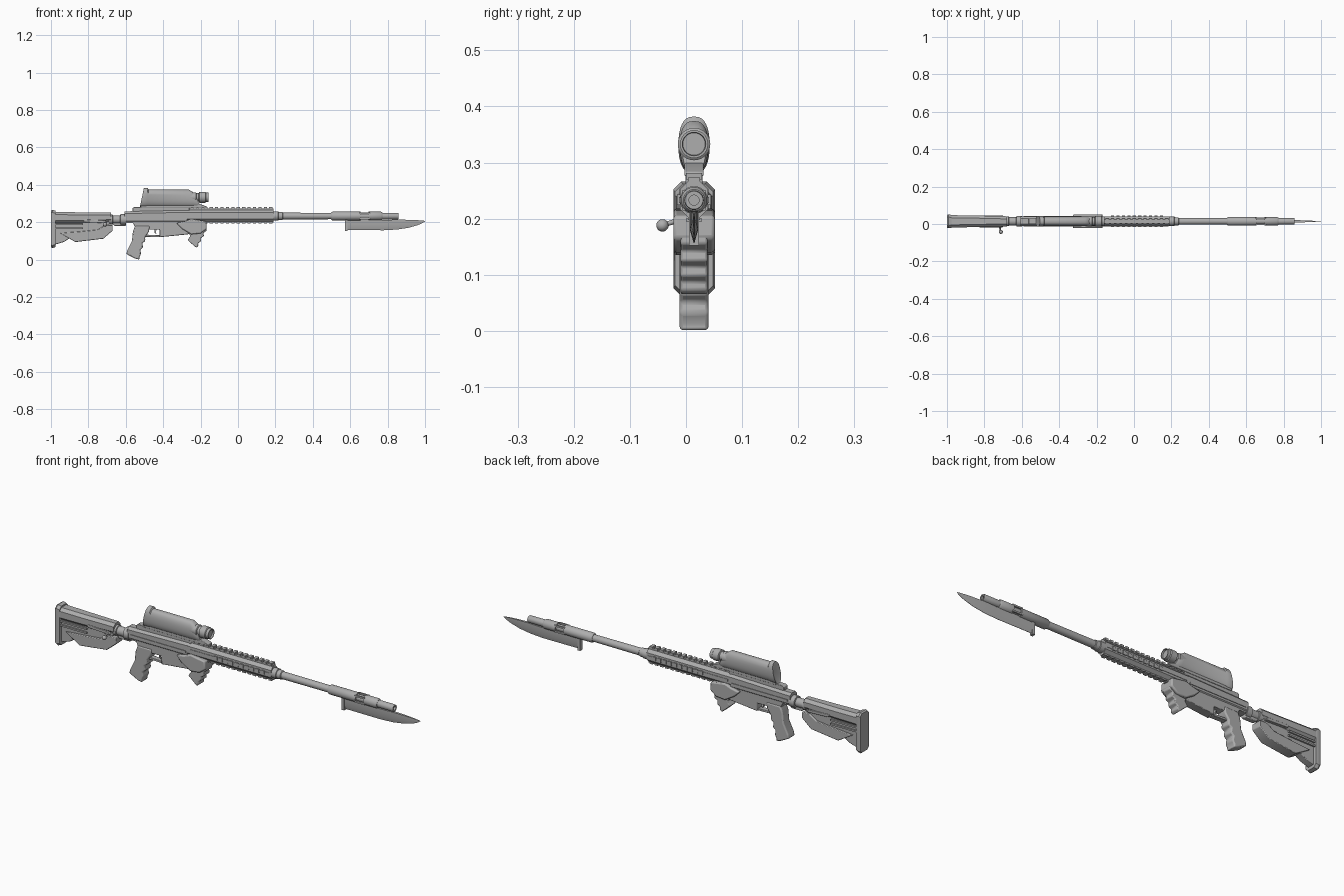
import bpy, bmesh, math
from mathutils import Matrix, Vector

YC = 0.0143   # the long axis sits slightly off centre because of the side lever
BORE = 0.233
grey = bpy.data.materials.new("plain_grey")
grey.diffuse_color = (0.42, 0.42, 0.42, 1)


def finish(name, bm, bevel=0):
    bmesh.ops.recalc_face_normals(bm, faces=bm.faces[:])
    me = bpy.data.meshes.new(name)
    bm.to_mesh(me)
    bm.free()
    ob = bpy.data.objects.new(name, me)
    bpy.context.collection.objects.link(ob)
    me.materials.append(grey)
    if bevel:
        m = ob.modifiers.new("bevel", "BEVEL")
        m.width, m.segments, m.limit_method = bevel, 2, "ANGLE"
        m.angle_limit = math.radians(40)
    return ob


def loft(name, rings, bevel=0):
    """Skin a list of equal-length point rings and cap both ends."""
    bm = bmesh.new()
    vs = [[bm.verts.new(p) for p in r] for r in rings]
    n = len(rings[0])
    for a, b in zip(vs, vs[1:]):
        for i in range(n):
            bm.faces.new((a[i], a[(i + 1) % n], b[(i + 1) % n], b[i]))
    bm.faces.new(vs[0])
    bm.faces.new(vs[-1])
    return finish(name, bm, bevel)


def prism(name, pts, hw, bevel=0.003):
    """Side profile (x, z) given thickness across y."""
    return loft(name, [[(x, YC + s * hw, z) for x, z in pts] for s in (-1, 1)], bevel)


def turned(name, prof, z=BORE, sides=28):
    """Round part along x from (x, radius) steps."""
    ang = [2 * math.pi * i / sides for i in range(sides)]
    return loft(name, [[(x, YC + r * math.cos(a), z + r * math.sin(a)) for a in ang] for x, r in prof])


def boxes(name, items):
    """Many boxes (x0, x1, y0, y1, z0, z1) in one object; y is relative to the axis."""
    bm = bmesh.new()
    for x0, x1, y0, y1, z0, z1 in items:
        c = Vector(((x0 + x1) / 2, YC + (y0 + y1) / 2, (z0 + z1) / 2))
        m = Matrix.Translation(c) @ Matrix.Diagonal((x1 - x0, y1 - y0, z1 - z0, 1))
        bmesh.ops.create_cube(bm, size=1, matrix=m)
    return finish(name, bm)


def octagon(x, hw, z0, z1, c):
    return [(x, YC + y, z) for y, z in ((-hw, z0 + c), (-hw, z1 - c), (-hw + c, z1), (hw - c, z1),
            (hw, z1 - c), (hw, z0 + c), (hw - c, z0), (-hw + c, z0))]


# --- shoulder stock ---
loft("butt_plate", [octagon(-1.0, 0.034, 0.067, 0.262, 0.012), octagon(-0.992, 0.037, 0.062, 0.266, 0.014),
                    octagon(-0.975, 0.034, 0.067, 0.262, 0.014)])
loft("stock_upper", [octagon(-0.978, 0.033, 0.195, 0.255, 0.014), octagon(-0.85, 0.031, 0.195, 0.253, 0.014),
                     octagon(-0.68, 0.027, 0.2, 0.252, 0.014)])
prism("stock_web", [(-0.98, 0.21), (-0.68, 0.21), (-0.68, 0.195), (-0.74, 0.155), (-0.86, 0.14),
                    (-0.93, 0.095), (-0.98, 0.08)], 0.018)
prism("stock_lower_box", [(-0.95, 0.142), (-0.85, 0.15), (-0.75, 0.16), (-0.71, 0.185), (-0.67, 0.185),
                          (-0.67, 0.155), (-0.72, 0.112), (-0.87, 0.094)], 0.026)
prism("stock_side_panel", [(-0.83, 0.215), (-0.71, 0.21), (-0.70, 0.195), (-0.82, 0.2)], 0.032, 0.002)
boxes("stock_ribs", [(-0.975, -0.83, s * 0.026 - 0.004, s * 0.026 + 0.004, z, z + 0.008)
                     for s in (-1, 1) for z in (0.165, 0.185)])

# --- side lever with ball knob ---
bm = bmesh.new()
a, b = Vector((-0.722, YC - 0.01, 0.203)), Vector((-0.712, -0.042, 0.188))
rot = (b - a).to_track_quat("Z", "Y").to_matrix().to_4x4()
bmesh.ops.create_cone(bm, cap_ends=True, segments=12, radius1=0.005, radius2=0.004, depth=(b - a).length,
                      matrix=Matrix.Translation((a + b) / 2) @ rot)
bmesh.ops.create_uvsphere(bm, u_segments=16, v_segments=10, radius=0.011, matrix=Matrix.Translation(b))
finish("side_lever", bm)

# --- tube and receiver ---
turned("stock_tube", [(-0.69, 0.026), (-0.67, 0.026), (-0.668, 0.022), (-0.63, 0.022), (-0.628, 0.029), (-0.60, 0.029)],
       z=0.214)
prism("tube_underside", [(-0.68, 0.2), (-0.6, 0.2), (-0.6, 0.18), (-0.66, 0.18)], 0.012)
loft("upper_receiver", [octagon(-0.606, 0.026, 0.195, 0.258, 0.012), octagon(-0.274, 0.026, 0.195, 0.265, 0.012)])
prism("rear_top_rail", [(-0.563, 0.25), (-0.563, 0.276), (-0.555, 0.281), (-0.26, 0.281), (-0.26, 0.25)], 0.015, 0.002)
boxes("receiver_side_strips", [(-0.59, -0.28, s * 0.026 - 0.003, s * 0.026 + 0.003, 0.217, 0.226) for s in (-1, 1)])
prism("lower_receiver", [(-0.6, 0.205), (-0.25, 0.205), (-0.23, 0.15), (-0.27, 0.135), (-0.419, 0.12),
                         (-0.419, 0.16), (-0.472, 0.16), (-0.49, 0.172), (-0.55, 0.172), (-0.56, 0.195), (-0.6, 0.195)], 0.022)
prism("trigger_guard", [(-0.5, 0.134), (-0.41, 0.13), (-0.41, 0.12), (-0.5, 0.122)], 0.013, 0.002)
prism("trigger", [(-0.445, 0.165), (-0.435, 0.165), (-0.44, 0.145), (-0.434, 0.135), (-0.446, 0.143)], 0.004, 0)

# --- rear grip with finger grooves ---
prism("rear_grip", [(-0.55, 0.18), (-0.472, 0.18), (-0.476, 0.15), (-0.497, 0.12), (-0.495, 0.1), (-0.512, 0.088),
                    (-0.507, 0.066), (-0.523, 0.052), (-0.518, 0.032), (-0.528, 0.012), (-0.527, 0.0), (-0.55, 0.006),
                    (-0.597, 0.03), (-0.592, 0.05), (-0.567, 0.1), (-0.562, 0.15)], 0.026, 0.006)

# --- angled front grip ---
prism("front_grip_mount", [(-0.33, 0.195), (-0.285, 0.205), (-0.25, 0.218), (-0.17, 0.205), (-0.167, 0.165),
                           (-0.2, 0.14), (-0.25, 0.135), (-0.3, 0.165)], 0.037, 0.006)
prism("front_grip", [(-0.29, 0.17), (-0.17, 0.185), (-0.167, 0.155), (-0.185, 0.143), (-0.182, 0.125), (-0.2, 0.115),
                     (-0.198, 0.098), (-0.213, 0.088), (-0.212, 0.073), (-0.224, 0.064), (-0.27, 0.105),
                     (-0.255, 0.125), (-0.265, 0.145)], 0.024, 0.004)

# --- handguard with toothed rails on four sides ---
loft("handguard", [octagon(-0.276, 0.025, 0.203, 0.266, 0.014), octagon(0.191, 0.025, 0.203, 0.266, 0.014)])
step, teeth = 0.029, []
for i in range(16):
    x = -0.268 + i * step
    teeth.append((x, x + 0.017, -0.014, 0.014, 0.27, 0.281))
    teeth.append((x, x + 0.017, -0.013, 0.013, 0.194, 0.201))
    if 5 <= i <= 14:
        for s in (-1, 1):
            teeth.append((x, x + 0.017, s * 0.026 - 0.004, s * 0.026 + 0.004, 0.224, 0.243))
boxes("rail_teeth", teeth)
boxes("rail_bases", [(-0.276, 0.191, -0.011, 0.011, 0.262, 0.273), (-0.276, 0.191, -0.011, 0.011, 0.198, 0.206)]
      + [(-0.26, 0.185, s * 0.025 - 0.002, s * 0.025 + 0.002, 0.228, 0.239) for s in (-1, 1)])

# --- barrel, vented muzzle sleeve and tip ---
turned("barrel", [(0.18, 0.025), (0.215, 0.025), (0.217, 0.022), (0.237, 0.021), (0.24, 0.018), (0.51, 0.017)])
turned("muzzle_sleeve_rear", [(0.498, 0.019), (0.505, 0.0235), (0.656, 0.0235)])
turned("muzzle_core", [(0.65, 0.016), (0.705, 0.016)])
turned("muzzle_sleeve_front", [(0.699, 0.0235), (0.765, 0.0235), (0.772, 0.019)])
turned("muzzle_tip", [(0.77, 0.0175), (0.855, 0.0175), (0.859, 0.016), (0.859, 0.009), (0.835, 0.009)])
boxes("sleeve_bars", [(0.65, 0.705, s * 0.0165 - 0.004, s * 0.0165 + 0.004, BORE + t * 0.0145 - 0.004, BORE + t * 0.0145 + 0.004)
                      for s in (-1, 1) for t in (-1, 1)])

# --- blade under the muzzle ---
spine_edge = [(0.58, 0.209, 0.158), (0.78, 0.212, 0.157), (0.85, 0.214, 0.161), (0.91, 0.213, 0.17),
              (0.96, 0.211, 0.184), (0.985, 0.209, 0.195), (1.0, 0.207, 0.205)]
rings = []
for x, zt, zb in spine_edge:
    w = 0.007 * min(1, (1.02 - x) / 0.15)
    zm = zt + (zb - zt) * 0.6
    rings.append([(x, YC - w, zt), (x, YC + w, zt), (x, YC + w, zm), (x, YC + 0.0008, zb), (x, YC - 0.0008, zb), (x, YC - w, zm)])
loft("blade", rings)
boxes("blade_guard", [(0.571, 0.585, -0.009, 0.009, 0.152, 0.214), (0.585, 0.77, -0.006, 0.006, 0.2, 0.214)])

# --- scope: slanted oval housing, mount and front lens ---
rings = []
for xb, xt, z0, z1, hw in ((-0.522, -0.505, 0.284, 0.376, 0.024), (-0.525, -0.503, 0.28, 0.382, 0.028),
                           (-0.49, -0.482, 0.28, 0.382, 0.028), (-0.487, -0.478, 0.282, 0.374, 0.026),
                           (-0.235, -0.262, 0.282, 0.374, 0.026), (-0.215, -0.24, 0.282, 0.36, 0.024),
                           (-0.2, -0.232, 0.284, 0.352, 0.02)):
    ring = []
    for i in range(32):
        a = 2 * math.pi * i / 32
        c, s = math.cos(a), math.sin(a)
        y = hw * math.copysign(abs(c) ** 0.75, c)
        t = 0.5 + 0.5 * math.copysign(abs(s) ** 0.9, s)
        ring.append((xb + (xt - xb) * t, YC + y, z0 + (z1 - z0) * t))
    rings.append(ring)
loft("scope_housing", rings)
prism("scope_mount", [(-0.52, 0.276), (-0.515, 0.3), (-0.21, 0.3), (-0.165, 0.283), (-0.165, 0.276)], 0.017, 0.002)
turned("scope_lens_tube", [(-0.26, 0.026), (-0.225, 0.027), (-0.222, 0.022), (-0.21, 0.022), (-0.207, 0.029), (-0.175, 0.029),
                           (-0.172, 0.025), (-0.158, 0.025), (-0.158, 0.021), (-0.166, 0.02)], z=0.333)

# --- smooth shading with sharp edges kept ---
for ob in bpy.context.scene.objects:
    ob.select_set(True)
    bpy.context.view_layer.objects.active = ob
bpy.ops.object.shade_smooth_by_angle(angle=math.radians(35))
